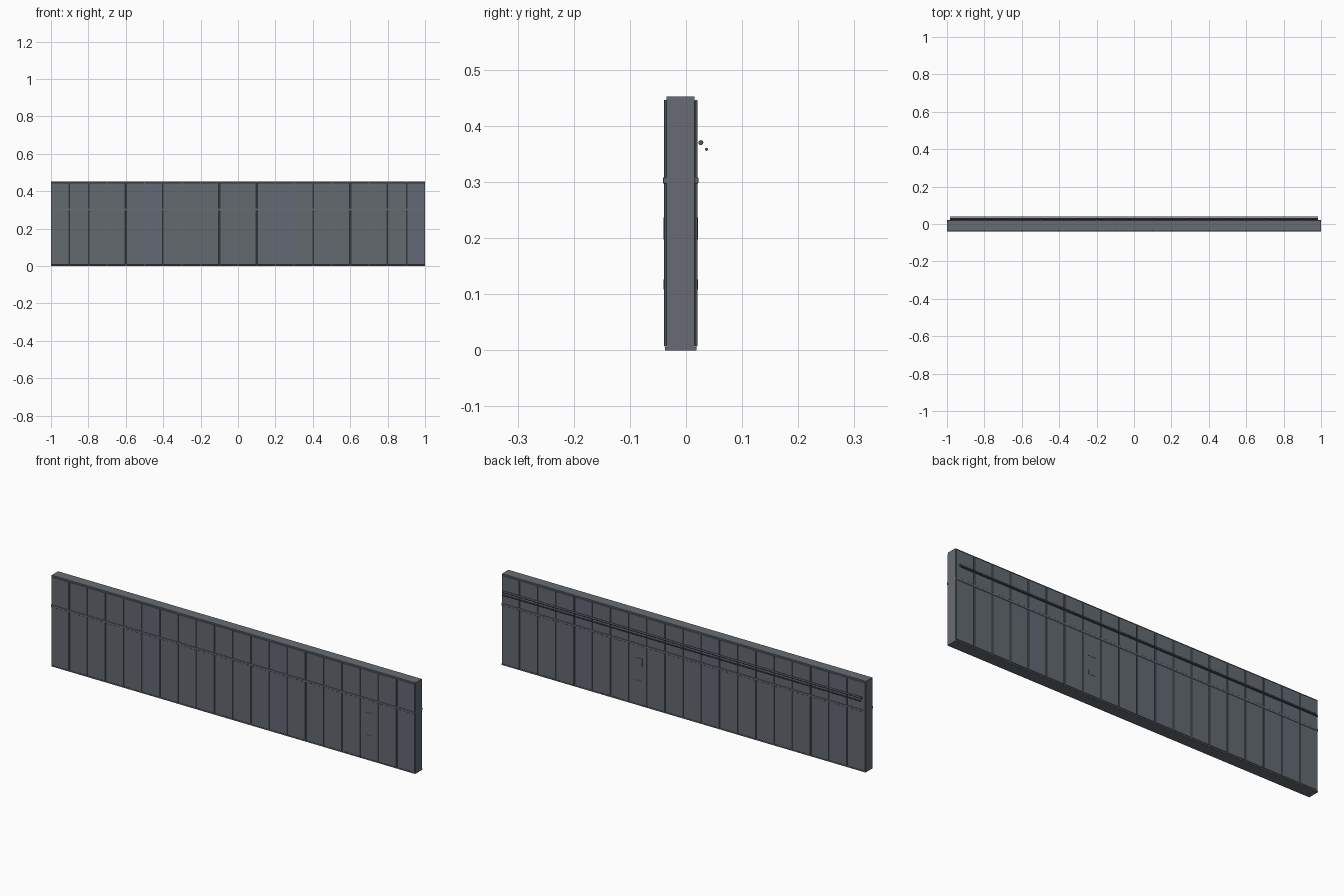
import bpy, math

if "Cube" in bpy.data.objects:
    bpy.data.objects.remove(bpy.data.objects["Cube"])


def material(name, rgb):
    m = bpy.data.materials.new(name)
    m.diffuse_color = (*rgb, 1)
    m.use_nodes = True
    m.node_tree.nodes["Principled BSDF"].inputs["Base Color"].default_value = m.diffuse_color
    return m


GREY = material("wall grey", (0.135, 0.152, 0.172))
PANEL = material("panel grey", (0.125, 0.143, 0.160))
BLUE = material("blue grey", (0.125, 0.140, 0.182))
PIPE = material("pipe grey", (0.085, 0.095, 0.105))


def box(name, x, y, z, mat, bevel=0):
    """Box from (min, max) pairs."""
    bpy.ops.mesh.primitive_cube_add(size=1, location=[sum(p) / 2 for p in (x, y, z)])
    o = bpy.context.object
    o.name = name
    o.scale = [p[1] - p[0] for p in (x, y, z)]
    bpy.ops.object.transform_apply(location=False, rotation=False, scale=True)
    o.data.materials.append(mat)
    if bevel:
        b = o.modifiers.new("edge", "BEVEL")
        b.width = bevel
        b.segments = 1
    return o


def rod(name, y, z, r, mat):
    """Long horizontal pipe along the back."""
    bpy.ops.mesh.primitive_cylinder_add(vertices=12, radius=r, depth=1.97,
                                        location=(0, y, z), rotation=(0, math.pi / 2, 0))
    o = bpy.context.object
    o.name = name
    o.data.materials.append(mat)
    bpy.ops.object.shade_smooth_by_angle(angle=math.radians(40))


# Solid wall core and skirting
box("wall_core", (-1, 1), (-0.0345, 0.0155), (0, 0.452), GREY)
box("skirting", (-1, 1), (-0.0375, 0.0185), (0, 0.006), GREY)

# Cladding panels, twenty per side, with narrow joints
PITCH, GAP = 0.1, 0.004
for side, ys, tint in (("front", (-0.0395, -0.0345), 5), ("back", (0.0155, 0.0205), 1)):
    for i in range(20):
        x0 = -1 + i * PITCH
        box(f"{side}_panel_{i + 1}", (x0 + GAP / 2, x0 + PITCH - GAP / 2), ys,
            (0.007, 0.446), BLUE if i % 7 == tint else PANEL, 0.001)

# Trim rails
box("front_rail", (-1, 1), (-0.041, -0.034), (0.297, 0.308), GREY, 0.001)
box("back_rail", (-1, 1), (0.015, 0.022), (0.297, 0.308), GREY, 0.001)

# Control plate and socket on each side
for side, x, ys in (("front", 0.747, (-0.0405, -0.039)), ("back", 0.25, (0.020, 0.0215))):
    box(f"{side}_control_plate", (x - 0.024, x + 0.024), ys, (0.197, 0.237), PANEL)
    box(f"{side}_socket", (x - 0.018, x + 0.018), ys, (0.108, 0.126), PANEL)

# Pipe and cable on the back
rod("pipe", 0.0265, 0.370, 0.0045, PIPE)
rod("cable", 0.0365, 0.358, 0.0027, PIPE)
